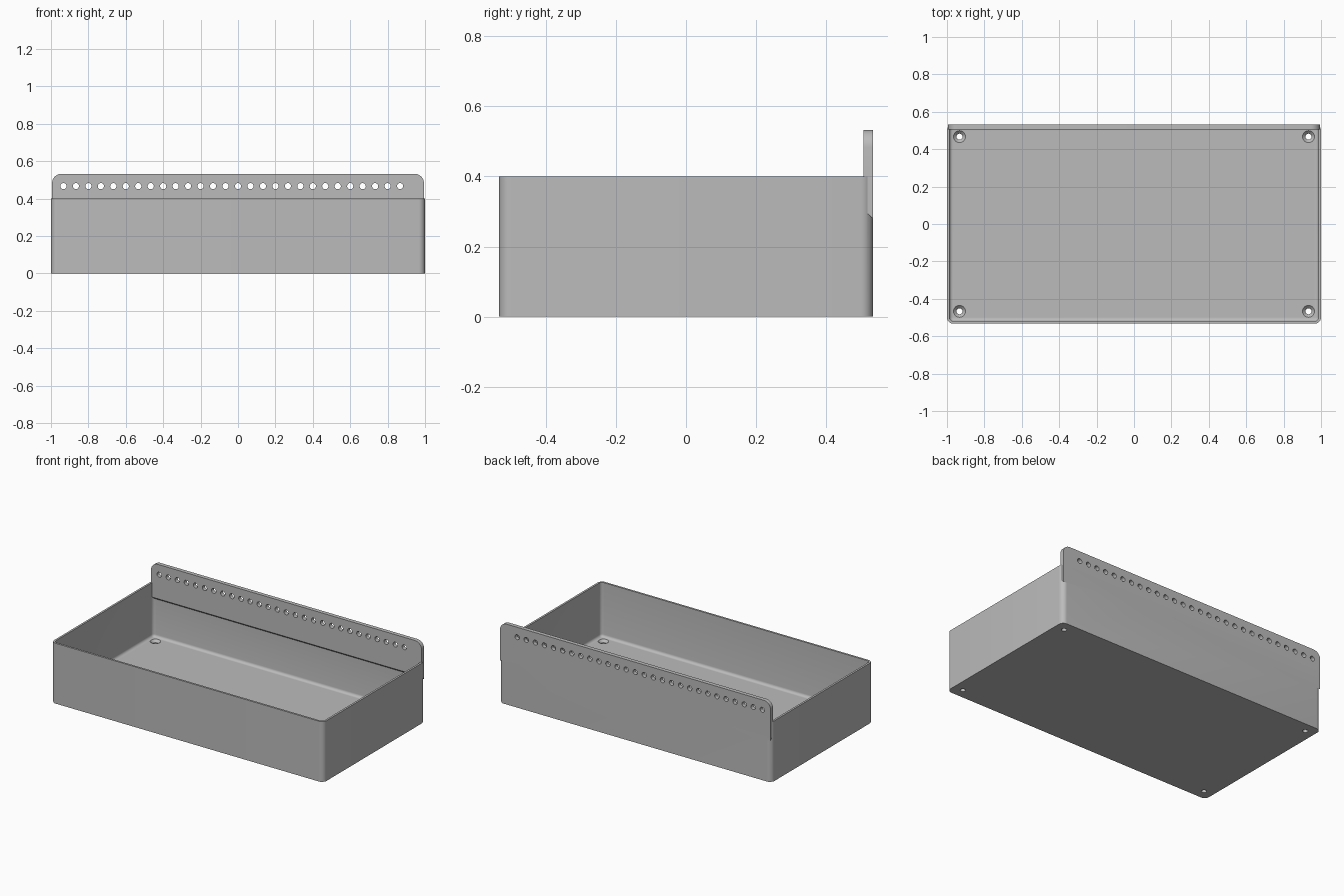
import bpy, bmesh
from math import radians

cube = bpy.data.objects.get("Cube")
if cube:
    bpy.data.objects.remove(cube)

HALF_X, HALF_Y, HEIGHT = 1.0, 0.533, 0.4
WALL, FLOOR, RADIUS = 0.0133, 0.04, 0.034

grey = bpy.data.materials.new("plain grey")
grey.use_nodes = True
grey.diffuse_color = (0.5, 0.5, 0.5, 1)
grey.node_tree.nodes["Principled BSDF"].inputs["Base Color"].default_value = (0.5, 0.5, 0.5, 1)


def finish(name, bm):
    bmesh.ops.recalc_face_normals(bm, faces=bm.faces)
    mesh = bpy.data.meshes.new(name)
    bm.to_mesh(mesh)
    bm.free()
    mesh.materials.append(grey)
    obj = bpy.data.objects.new(name, mesh)
    bpy.context.collection.objects.link(obj)
    return obj


def box(low, high):
    bm = bmesh.new()
    bmesh.ops.create_cube(bm, size=1)
    for v in bm.verts:
        v.co = [a if c < 0 else b for c, a, b in zip(v.co, low, high)]
    return bm


def round_edges(bm, radius, rule, segments=8):
    edges = [e for e in bm.edges if rule(e.verts[0].co, e.verts[1].co)]
    bmesh.ops.bevel(bm, geom=edges, offset=radius, segments=segments,
                    profile=0.5, affect='EDGES')


def upright(a, b):
    return abs(a.z - b.z) > 0.1


def drill(bm, centre, r1, r2, depth, axis):
    made = bmesh.ops.create_cone(bm, cap_ends=True, segments=24,
                                 radius1=r1, radius2=r2, depth=depth)["verts"]
    for v in made:
        x, y, z = v.co
        offset = (x, z, y) if axis == "y" else (x, y, z)
        v.co = [c + o for c, o in zip(centre, offset)]


def boolean(obj, other, operation):
    other.hide_render = True
    mod = obj.modifiers.new(operation.lower(), 'BOOLEAN')
    mod.object, mod.operation, mod.solver = other, operation, 'EXACT'
    bpy.context.view_layer.objects.active = obj
    bpy.ops.object.modifier_apply(modifier=mod.name)
    bpy.data.objects.remove(other)


# Tray body with rounded upright corners
bm = box((-HALF_X, -HALF_Y, 0), (HALF_X, HALF_Y, HEIGHT))
round_edges(bm, RADIUS, upright)
tray = finish("tray", bm)

# Hollow inside, with a small fillet around the floor
ix, iy = HALF_X - WALL, HALF_Y - WALL
bm = box((-ix, -iy, FLOOR), (ix, iy, HEIGHT + 0.2))
round_edges(bm, RADIUS - WALL, upright)
round_edges(bm, 0.018, lambda a, b: max(a.z, b.z) < FLOOR + 0.001, 5)
boolean(tray, finish("hollow", bm), 'DIFFERENCE')

# Thick hanging rail along the back: sloped underside, rounded top corners
bm = box((-0.994, HALF_Y - 0.0267, 0.28), (0.994, HALF_Y, 0.533))
for v in bm.verts:
    if v.co.z < 0.3 and v.co.y < HALF_Y - 0.01:
        v.co.z = 0.305
round_edges(bm, 0.05, lambda a, b: min(a.z, b.z) > 0.5 and abs(a.y - b.y) > 0.01)
boolean(tray, finish("hanging_rail", bm), 'UNION')

# Row of holes through the rail
bm = bmesh.new()
for i in range(29):
    drill(bm, ((i - 14) / 15, HALF_Y, 0.467), 0.0165, 0.0165, 0.2, "y")
boolean(tray, finish("rail_holes", bm), 'DIFFERENCE')

# Countersunk screw holes in the floor corners
for name, z, r1, r2, depth in (("screw_holes", 0, 0.016, 0.016, 0.2),
                               ("countersinks", FLOOR - 0.008, 0.015, 0.033, 0.018)):
    bm = bmesh.new()
    for x in (-0.933, 0.933):
        for y in (-0.467, 0.467):
            drill(bm, (x, y, z), r1, r2, depth, "z")
    boolean(tray, finish(name, bm), 'DIFFERENCE')

tray.name = "wall_hung_tray"
bpy.ops.object.select_all(action='DESELECT')
tray.select_set(True)
bpy.context.view_layer.objects.active = tray
bpy.ops.object.shade_smooth_by_angle(angle=radians(30))
